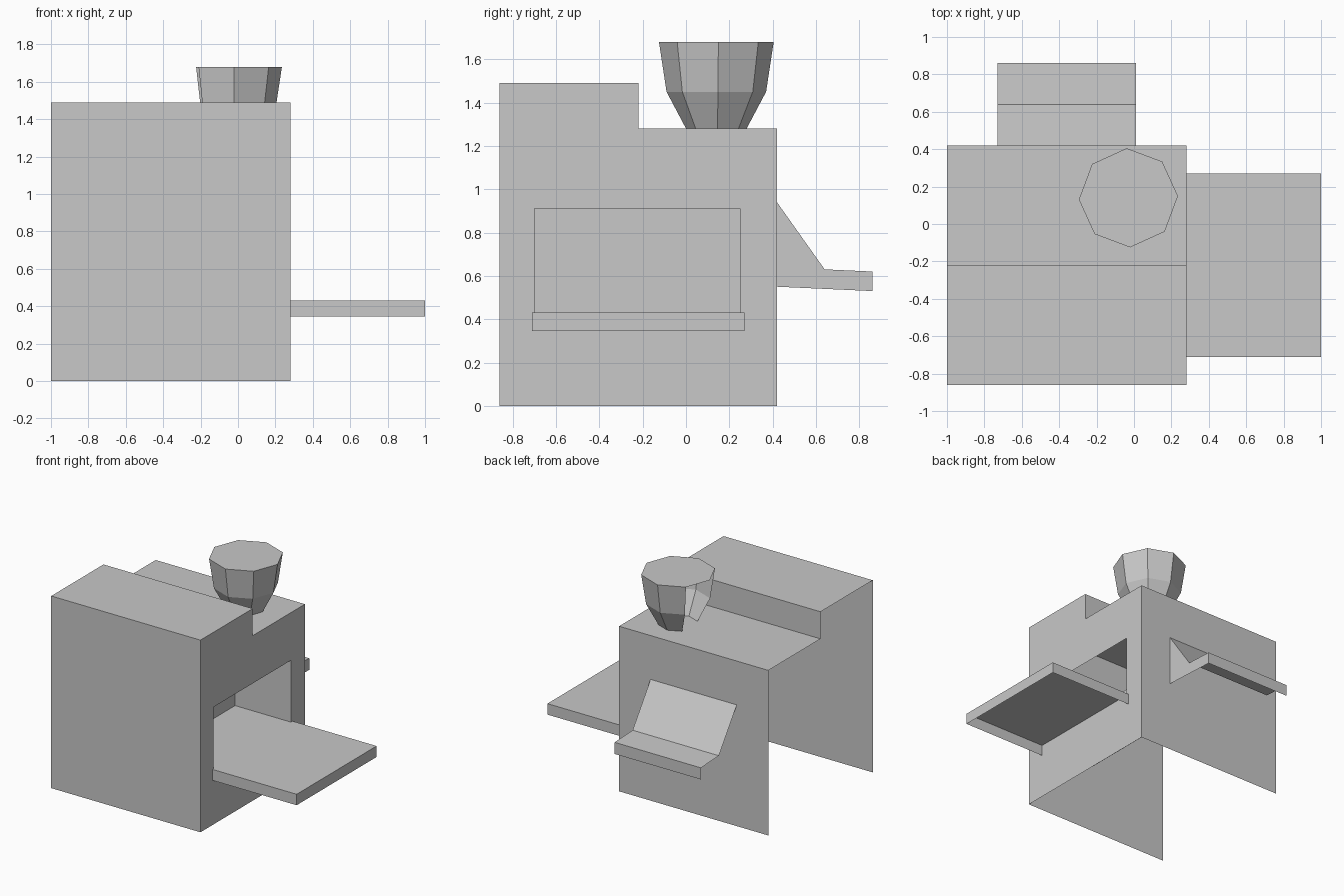
import bpy, bmesh, math
from mathutils import Vector

cube = bpy.data.objects.get("Cube")
if cube:
    bpy.data.objects.remove(cube)

# One flat grey for the whole machine
grey = bpy.data.materials.new("light_grey")
grey.use_nodes = True
colour = (0.58, 0.58, 0.58, 1)
grey.diffuse_color = colour
grey.node_tree.nodes["Principled BSDF"].inputs["Base Color"].default_value = colour


def add_object(name, bm):
    mesh = bpy.data.meshes.new(name)
    bmesh.ops.recalc_face_normals(bm, faces=bm.faces)
    bm.to_mesh(mesh)
    bm.free()
    mesh.materials.append(grey)
    obj = bpy.data.objects.new(name, mesh)
    bpy.context.collection.objects.link(obj)
    return obj


def extrude_profile(name, profile, x0, x1):
    """Solid made from a side profile of (y, z) points, spanning x0 to x1."""
    bm = bmesh.new()
    face = bm.faces.new([bm.verts.new((x0, y, z)) for y, z in profile])
    moved = bmesh.ops.extrude_face_region(bm, geom=[face], use_keep_orig=True)
    verts = [g for g in moved["geom"] if isinstance(g, bmesh.types.BMVert)]
    bmesh.ops.translate(bm, verts=verts, vec=(x1 - x0, 0, 0))
    return add_object(name, bm)


def box_profile(y0, y1, z0, z1):
    return [(y0, z0), (y1, z0), (y1, z1), (y0, z1)]


def open_shell(obj, directions):
    """Remove the faces that look along any of the directions."""
    bm = bmesh.new()
    bm.from_mesh(obj.data)
    bm.normal_update()
    doomed = [f for f in bm.faces if any(f.normal.dot(d) > 0.6 for d in directions)]
    bmesh.ops.delete(bm, geom=doomed, context='FACES')
    bm.to_mesh(obj.data)
    bm.free()


DOWN, RIGHT, FRONT = Vector((0, 0, -1)), Vector((-1, 0, 0)), Vector((0, -1, 0))

# Stepped body with a recess cut into its side
body = extrude_profile("body", [(-0.86, 0), (0.42, 0), (0.42, 1.28), (-0.22, 1.28),
                                (-0.22, 1.49), (-0.86, 1.49)], -1, 0.28)
cutter = extrude_profile("recess_cutter", box_profile(-0.70, 0.25, 0.43, 0.91), -0.2, 0.5)
cutter.hide_render = True
cut = body.modifiers.new("recess", 'BOOLEAN')
cut.operation = 'DIFFERENCE'
cut.solver = 'EXACT'
cut.object = cutter
bpy.context.view_layer.update()
evaluated = body.evaluated_get(bpy.context.evaluated_depsgraph_get())
body_mesh = bpy.data.meshes.new_from_object(evaluated)
body.modifiers.clear()
body.data = body_mesh
bpy.data.objects.remove(cutter)
open_shell(body, [DOWN, RIGHT])

# Tray below the recess
tray = extrude_profile("side_tray", box_profile(-0.71, 0.27, 0.345, 0.43), 0.28, 1)
open_shell(tray, [DOWN, RIGHT])

# Sloped chute at the back
chute = extrude_profile("rear_chute", [(0.42, 0.55), (0.86, 0.53), (0.86, 0.62),
                                       (0.64, 0.63), (0.42, 0.94)], -0.73, 0.01)
open_shell(chute, [DOWN, RIGHT, FRONT])

# Eight-sided hopper on top
bm = bmesh.new()
sides = 8
rings = []
for radius, z in [(0.14, 1.28), (0.23, 1.45), (0.265, 1.68)]:
    angles = [math.radians(92) + math.tau * i / sides for i in range(sides)]
    rings.append([bm.verts.new((-0.03 + radius * math.cos(a), 0.14 + radius * math.sin(a), z))
                  for a in angles])
for low, high in zip(rings, rings[1:]):
    for i in range(sides):
        j = (i + 1) % sides
        bm.faces.new((low[i], low[j], high[j], high[i]))
bm.faces.new(rings[-1])
bm.faces.new(rings[0])
hopper = add_object("hopper", bm)
open_shell(hopper, [DOWN, RIGHT])
